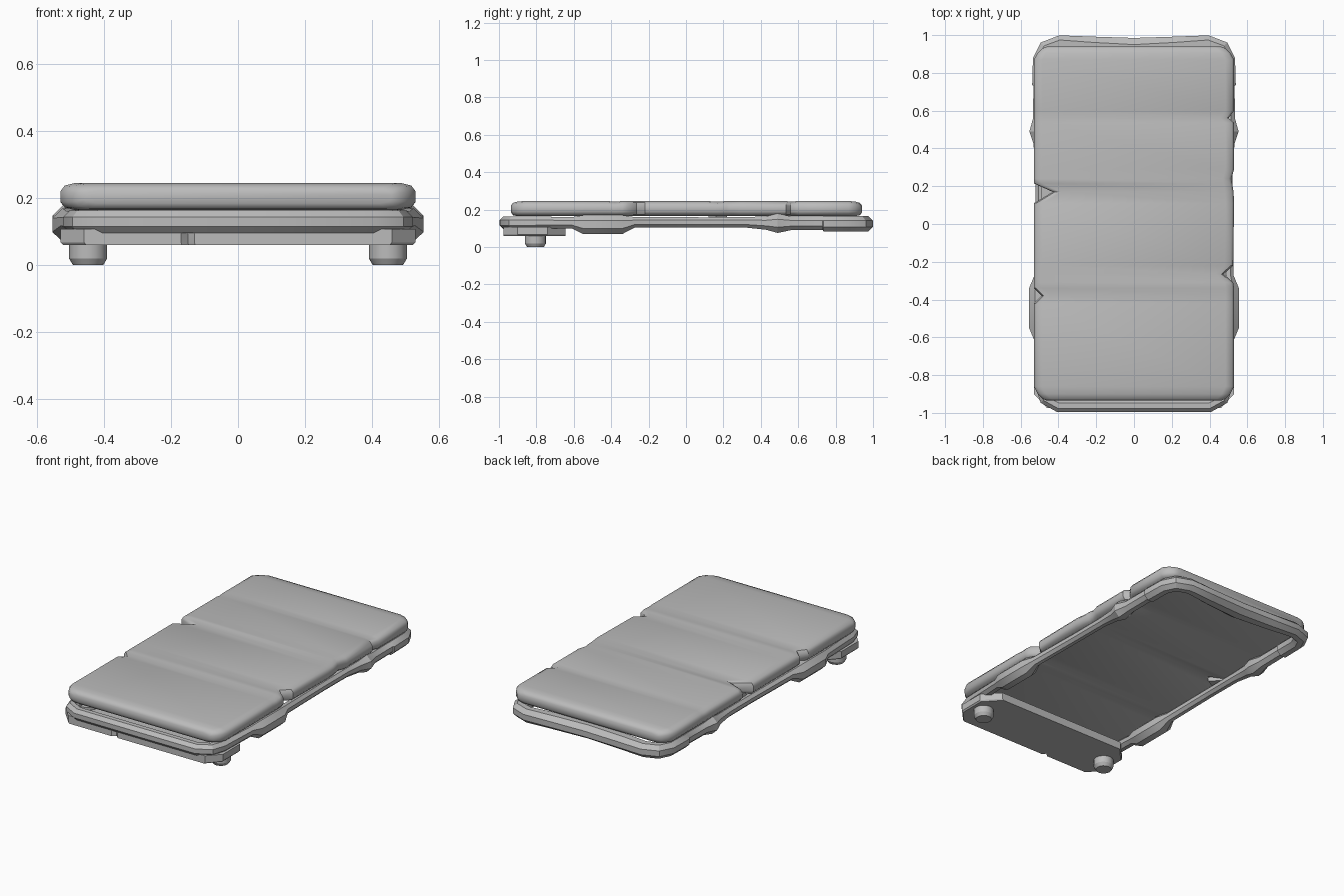
import bpy, bmesh, math
from mathutils import Vector

grey = bpy.data.materials.new("plain grey")
grey.diffuse_color = (0.5, 0.5, 0.5, 1)


def finish(name, bm, angle=35):
    bmesh.ops.recalc_face_normals(bm, faces=bm.faces)
    mesh = bpy.data.meshes.new(name)
    bm.to_mesh(mesh)
    bm.free()
    ob = bpy.data.objects.new(name, mesh)
    bpy.context.collection.objects.link(ob)
    mesh.materials.append(grey)
    bpy.ops.object.select_all(action='DESELECT')
    ob.select_set(True)
    bpy.context.view_layer.objects.active = ob
    bpy.ops.object.shade_smooth_by_angle(angle=math.radians(angle))
    return ob


def loft(name, rings, closed=False, angle=35):
    """Skin a list of equal-sized point rings."""
    bm = bmesh.new()
    rows = [[bm.verts.new(p) for p in ring] for ring in rings]
    n = len(rows[0])
    pairs = list(zip(rows, rows[1:])) + ([(rows[-1], rows[0])] if closed else [])
    for a, b in pairs:
        for i in range(n):
            j = (i + 1) % n
            bm.faces.new((a[i], a[j], b[j], b[i]))
    if not closed:
        bm.faces.new(rows[0])
        bm.faces.new(rows[-1])
    return finish(name, bm, angle)


# Mattress: cross-sections along y (y, left x, right x, bottom z, top z)
W = 0.53
stations = [
    (-0.935, -0.46, 0.46, 0.185, 0.222), (-0.925, -0.485, 0.485, 0.17, 0.236),
    (-0.90, -0.51, 0.51, 0.165, 0.243), (-0.86, -W, W, 0.165, 0.246),
    (-0.42, -W, W, 0.165, 0.246), (-0.38, -0.49, W, 0.165, 0.242),
    (-0.34, -W, W, 0.165, 0.246), (-0.31, -W, 0.525, 0.165, 0.246),
    (-0.265, -W, 0.475, 0.165, 0.246), (-0.22, -W, 0.525, 0.165, 0.246),
    (0.11, -W, W, 0.165, 0.246), (0.17, -0.43, 0.527, 0.165, 0.242),
    (0.215, -W, 0.52, 0.165, 0.246), (0.24, -W, 0.515, 0.165, 0.246),
    (0.29, -W, W, 0.165, 0.246), (0.535, -W, W, 0.165, 0.246),
    (0.56, -W, 0.50, 0.165, 0.242), (0.60, -W, W, 0.165, 0.246),
    (0.87, -W, W, 0.165, 0.246), (0.905, -0.51, 0.51, 0.165, 0.243),
    (0.93, -0.485, 0.485, 0.17, 0.236), (0.94, -0.46, 0.46, 0.185, 0.222)]
# half of the edge rounding: (inset, height fraction)
edge = [(0.04, 0), (0.012, 0.1), (0, 0.3), (0, 0.7), (0.012, 0.9), (0.045, 1)]
rings = []
for y, l, r, zb, zt in stations:
    right = [(r - i, y, zb + f * (zt - zb)) for i, f in edge]
    left = [(l + i, y, zb + f * (zt - zb)) for i, f in reversed(edge)]
    rings.append(right + left)
loft("mattress", rings, angle=40)

# Tube frame: right half path (x, y, in-plane radius, vertical radius, z)
half = [
    (0, -0.962, 0.034, 0.034, 0.13), (0.40, -0.962, 0.034, 0.034, 0.13),
    (0.468, -0.925, 0.034, 0.034, 0.13), (0.488, -0.86, 0.034, 0.034, 0.13),
    (0.50, -0.61, 0.030, 0.030, 0.13), (0.503, -0.55, 0.052, 0.050, 0.12),
    (0.503, -0.34, 0.052, 0.050, 0.12), (0.50, -0.275, 0.028, 0.028, 0.132),
    (0.495, 0.10, 0.027, 0.027, 0.132), (0.495, 0.32, 0.028, 0.028, 0.132),
    (0.497, 0.43, 0.036, 0.036, 0.128), (0.50, 0.49, 0.054, 0.052, 0.127),
    (0.497, 0.56, 0.037, 0.037, 0.127), (0.496, 0.73, 0.037, 0.036, 0.128),
    (0.496, 0.735, 0.043, 0.041, 0.124), (0.494, 0.87, 0.042, 0.041, 0.124),
    (0.465, 0.93, 0.042, 0.041, 0.124), (0.39, 0.957, 0.042, 0.041, 0.124),
    (0.22, 0.94, 0.052, 0.041, 0.124), (0, 0.925, 0.060, 0.041, 0.124)]
path = half + [(-p[0],) + p[1:] for p in half[-2:0:-1]]
rings = []
for k, (x, y, rw, rh, z) in enumerate(path):
    a, b = path[k - 1], path[(k + 1) % len(path)]
    p = Vector((x, y))
    t = ((p - Vector(a[:2])).normalized() + (Vector(b[:2]) - p).normalized()).normalized()
    n = Vector((t.y, -t.x))
    ring = []
    for s in range(8):
        ang = math.pi / 8 + s * math.pi / 4
        c, sn = math.cos(ang) / math.cos(math.pi / 8), math.sin(ang) / math.cos(math.pi / 8)
        ring.append((x + n.x * rw * c, y + n.y * rw * c, z + rh * sn))
    rings.append(ring)
loft("tube_frame", rings, closed=True, angle=30)

# Foot-end plate with chamfered corners and a small notch in its front edge
outline = [(-0.53, -0.90), (-0.46, -0.975), (-0.17, -0.975), (-0.15, -0.955), (-0.13, -0.975),
           (0.46, -0.975), (0.53, -0.90), (0.53, -0.74), (0.44, -0.645), (-0.44, -0.645),
           (-0.53, -0.74)]
loft("end_plate", [[(x * s, y, z) for x, y in outline]
                   for z, s in ((0.06, 0.985), (0.068, 1), (0.108, 1))], angle=30)

# Feet: round pads under short collars
for side, label in ((-1, "left"), (1, "right")):
    rings = []
    for r, z in ((0.045, 0), (0.057, 0.02), (0.057, 0.06), (0.066, 0.062), (0.066, 0.125)):
        rings.append([(side * 0.448 + r * math.cos(i * math.tau / 16),
                       -0.805 + r * math.sin(i * math.tau / 16), z) for i in range(16)])
    loft(label + "_foot", rings, angle=30)

# Loose fold of cloth hanging under the deep side crease
loft("cloth_fold", [[(-0.49, 0.12, z), (-0.42, 0.16, z), (-0.49, 0.22, z)]
                    for z in (0.15, 0.18)])
